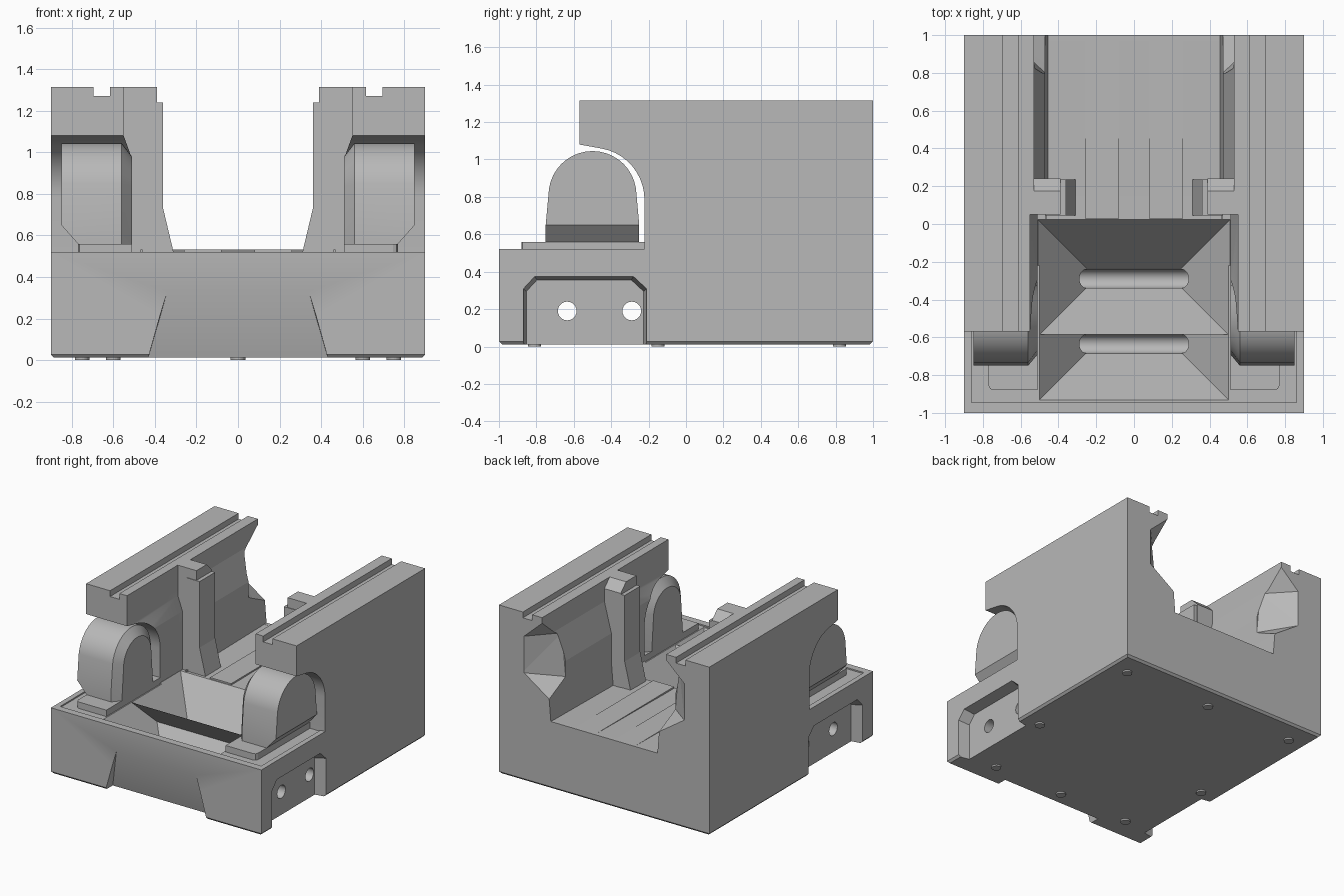
import bpy, bmesh, math
from mathutils import Vector

cube = bpy.data.objects.get("Cube")
if cube:
    bpy.data.objects.remove(cube, do_unlink=True)

GREY = (0.48, 0.48, 0.48, 1)
metal = bpy.data.materials.new("cast_grey")
metal.use_nodes = True
metal.diffuse_color = GREY
metal.node_tree.nodes["Principled BSDF"].inputs["Base Color"].default_value = GREY


def finish(name, bm):
    bmesh.ops.recalc_face_normals(bm, faces=bm.faces)
    me = bpy.data.meshes.new(name)
    bm.to_mesh(me)
    bm.free()
    me.materials.append(metal)
    ob = bpy.data.objects.new(name, me)
    bpy.context.collection.objects.link(ob)
    return ob


def place(axis, p, q, t):
    return {"x": (t, p, q), "y": (p, t, q), "z": (p, q, t)}[axis]


def prism(name, axis, pts, a, b):
    """Extrude a flat outline along an axis from a to b."""
    bm = bmesh.new()
    face = bm.faces.new([bm.verts.new(place(axis, p, q, a)) for p, q in pts])
    ext = bmesh.ops.extrude_face_region(bm, geom=[face])["geom"]
    step = Vector(place(axis, 0, 0, b - a))
    bmesh.ops.translate(bm, vec=step, verts=[v for v in ext if isinstance(v, bmesh.types.BMVert)])
    return finish(name, bm)


def hull(name, pts):
    """Convex solid around a set of points."""
    bm = bmesh.new()
    for p in pts:
        bm.verts.new(p)
    res = bmesh.ops.convex_hull(bm, input=bm.verts)
    loose = {e for e in res["geom_interior"] if isinstance(e, bmesh.types.BMVert)}
    bmesh.ops.delete(bm, geom=list(loose), context="VERTS")
    bmesh.ops.dissolve_limit(bm, angle_limit=0.01, verts=bm.verts, edges=bm.edges)
    return finish(name, bm)


def rect(x, y0, y1, z):
    return [(sx * x, y, z) for sx in (-1, 1) for y in (y0, y1)]


def box(name, x0, x1, y0, y1, z0, z1):
    return prism(name, "z", [(x0, y0), (x1, y0), (x1, y1), (x0, y1)], z0, z1)


def circle(cy, cz, r, n=24):
    return [(cy + r * math.cos(math.tau * i / n), cz + r * math.sin(math.tau * i / n)) for i in range(n)]


def select(ob):
    bpy.ops.object.select_all(action="DESELECT")
    ob.select_set(True)
    bpy.context.view_layer.objects.active = ob


def cut(ob, *cutters):
    for c in cutters:
        c.hide_render = True
        m = ob.modifiers.new("cut", "BOOLEAN")
        m.operation, m.solver, m.object = "DIFFERENCE", "EXACT", c
        select(ob)
        bpy.ops.object.modifier_apply(modifier=m.name)
        bpy.data.objects.remove(c, do_unlink=True)


def smooth(ob):
    select(ob)
    bpy.ops.object.shade_smooth_by_angle(angle=math.radians(25))


def mirror(ob):
    ob.modifiers.new("mirror", "MIRROR").use_mirror_merge = False


# Base block with a chamfered lower edge
base = hull("base", rect(0.885, -0.985, 0.985, 0.012) + rect(0.9, -1, 1, 0.028) + rect(0.9, -1, 1, 0.52))
cut(base, box("tray_cut", -0.86, 0.86, -0.945, -0.22, 0.51, 0.6))

# Twin chip valleys with round drains running through the sides
for yc in (-0.63, -0.285):
    cut(base, hull("valley_cut", rect(0.25, yc - 0.05, yc + 0.05, 0.19) + rect(0.54, yc - 0.34, yc + 0.34, 0.56)))
for yc in (-0.635, -0.29):
    cut(base, prism("drain_cut", "x", circle(yc, 0.19, 0.05), -1, 1))

# Sunken side panels
panel = [(-0.87, 0), (-0.87, 0.31), (-0.81, 0.375), (-0.28, 0.375), (-0.21, 0.31), (-0.21, 0)]
for s in (-1, 1):
    pts = [(s * 0.905, y, z - 0.1 * (z == 0)) for y, z in panel]
    pts += [(s * 0.815, -0.54 + (y + 0.54) * 0.95, z * 0.95 - 0.1 * (z == 0)) for y, z in panel]
    cut(base, hull("panel_cut", pts))

# Sloped toe recess in the front face
cut(base, hull("toe_cut", [(s * x, y, z) for s in (-1, 1)
                           for x, y, z in ((0.34, -1, 0.33), (0.34, -1.05, 0.34), (0.435, -0.91, 0),
                                           (0.435, -1.05, 0))]))
smooth(base)

# Floor between the walls, with three sloping gutters
bed = box("rear_floor", -0.47, 0.47, 0.03, 1, 0.5, 0.532)
for x0, x1 in ((-0.46, -0.26), (-0.08, 0.08), (0.26, 0.46)):
    cut(bed, prism("gutter_cut", "x", [(0, 0.518), (0.97, 0.531), (0.97, 0.6), (0, 0.6)], x0, x1))

# Side walls: grooved top rail, stepped inner side
rail = [(0.9, 0.52), (0.9, 1.315), (0.695, 1.315), (0.695, 1.27), (0.615, 1.27), (0.615, 1.315)]
front_wall = prism("front_wall", "y",
                   rail + [(0.55, 1.315), (0.55, 1.08), (0.51, 0.97), (0.51, 0.52)], -0.57, 0.05)
rear_wall = prism("rear_wall", "y",
                  rail + [(0.53, 1.315), (0.53, 1.15), (0.47, 0.92), (0.47, 0.7), (0.455, 0.52)], 0.05, 1)

# Curved clearance below the rail overhang
arc = [(-0.5 + 0.278 * math.cos(a), 0.785 + 0.278 * math.sin(a))
       for a in (math.radians(d) for d in range(0, 81, 8))]
cut(front_wall, prism("clearance_cut", "x",
                      [(-0.7, 0.4), (-0.222, 0.4)] + arc + [(-0.57, 1.08), (-0.7, 1.09)], 0.3, 1))
smooth(front_wall)

# Tapered pocket at the rear end of each wall
cut(rear_wall, hull("pocket_cut", [
    (0.695, 1.01, 1.13), (0.695, 1.01, 0.85), (0.53, 1.01, 1.28), (0.46, 1.01, 0.69), (0.4, 1.01, 1.28),
    (0.4, 1.01, 0.69), (0.47, 0.8, 0.9), (0.5, 0.8, 1.13), (0.47, 0.8, 0.8),
    (0.4, 0.8, 1.13), (0.4, 0.8, 0.75)]))

# Wall pillars with a flared inner rib
pillar = hull("pillar", [(x, y, z) for x in (0.39, 0.53)
                         for y, z in ((0.05, 0.52), (0.05, 1.315), (0.175, 1.315), (0.24, 1.25), (0.24, 0.52))])
rib = prism("pillar_rib", "y", [(0.36, 1.24), (0.36, 0.73), (0.31, 0.52), (0.47, 0.52), (0.47, 1.24)], 0.045, 0.235)

# Rounded motor housings on foot plates
arch = [(-0.5 + 0.235 * math.cos(a), 0.81 + 0.235 * math.sin(a))
        for a in (math.radians(d) for d in range(0, 181, 9))]
shell = arch + [(-0.75, 0.65), (-0.25, 0.65)]
pts = [(x, y, z) for x in (0.56, 0.85) for y, z in shell]
pts += [(x, y, 0.56) for x in (0.56, 0.77) for y in (-0.75, -0.25)]
pts += [(0.51, -0.5 + (y + 0.5) * 0.72, 0.81 + (z - 0.81) * 0.72) for y, z in arch]
pts += [(0.51, y, 0.56) for y in (-0.69, -0.31)]
housing = hull("motor_housing", pts)
smooth(housing)
foot = prism("housing_foot", "z", [(0.51, -0.88), (0.745, -0.88), (0.762, -0.873), (0.77, -0.855),
                                   (0.77, -0.222), (0.51, -0.222)], 0.5, 0.56)

for part in (front_wall, rear_wall, pillar, rib, housing, foot):
    mirror(part)

# Levelling pads under the base
for x, y in ((0, 0.82), (0, -0.81), (0.75, 0.82), (-0.75, 0.82), (0.75, -0.15), (-0.75, -0.15),
             (0.6, -0.81), (-0.6, -0.81)):
    prism("levelling_pad", "z", circle(x, y, 0.035), 0, 0.014)
